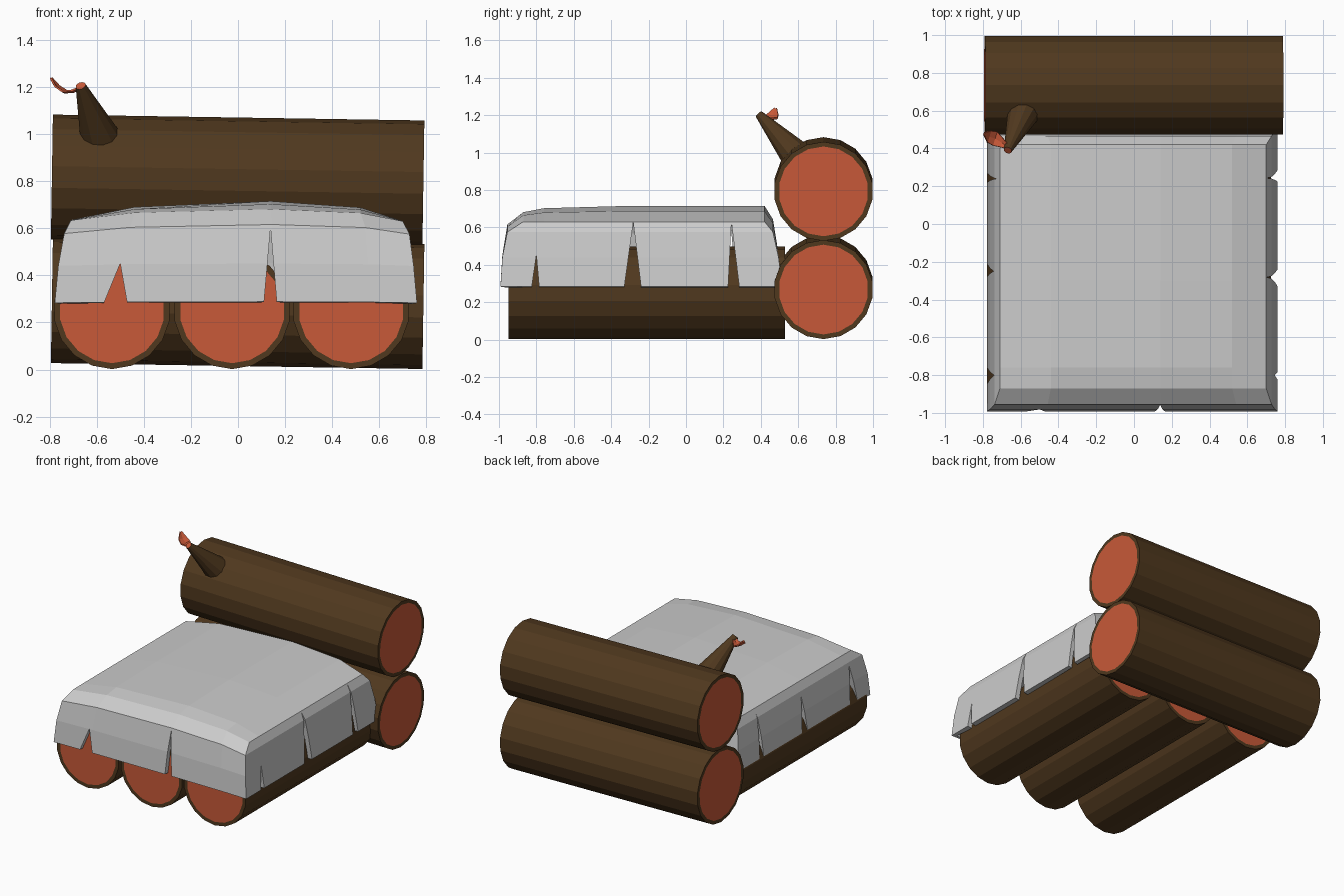
import bpy, bmesh
from mathutils import Vector

if "Cube" in bpy.data.objects:
    bpy.data.objects.remove(bpy.data.objects["Cube"])


def material(name, rgb):
    m = bpy.data.materials.new(name)
    m.diffuse_color = (*rgb, 1)
    m.use_nodes = True
    m.node_tree.nodes["Principled BSDF"].inputs["Base Color"].default_value = m.diffuse_color
    return m


BARK = material("bark", (0.08, 0.04, 0.013))
WOOD = material("cut_wood", (0.58, 0.1, 0.04))


def add_object(name, bm, mats=()):
    me = bpy.data.meshes.new(name)
    bm.to_mesh(me)
    bm.free()
    for m in mats:
        me.materials.append(m)
    ob = bpy.data.objects.new(name, me)
    bpy.context.collection.objects.link(ob)
    return ob


def log(name, a, b, r1, r2, sides=18, rim=0.025):
    """Tapered cylinder between two points with cut-wood end caps."""
    a, b = Vector(a), Vector(b)
    bm = bmesh.new()
    bmesh.ops.create_cone(bm, cap_ends=True, segments=sides,
                          radius1=r1, radius2=r2, depth=(b - a).length)
    caps = [f for f in bm.faces if len(f.verts) == sides]
    if rim:
        bmesh.ops.inset_individual(bm, faces=caps, thickness=rim)
    for f in caps:
        f.material_index = 1
    ob = add_object(name, bm, (BARK, WOOD))
    ob.location = (a + b) / 2
    ob.rotation_mode = 'QUATERNION'
    ob.rotation_quaternion = (b - a).to_track_quat('Z', 'Y')
    return ob


# Seat logs, front to back
for i, x in enumerate((-0.535, -0.025, 0.48)):
    log(f"seat_log_{i + 1}", (x, -0.95, 0.25), (x, 0.53, 0.25), 0.248, 0.248)

# Backrest logs, slightly tilted
for name, z in (("back_log_lower", 0.28), ("back_log_upper", 0.805)):
    log(name, (-0.79, 0.735, z + 0.0125), (0.787, 0.735, z - 0.0125), 0.265, 0.265)

# Branch stub
log("branch", (-0.575, 0.615, 0.955), (-0.668, 0.39, 1.205), 0.095, 0.022, 12, 0)

# Curled leaf: stations of centre and half width
bm = bmesh.new()
rows = []
for x, y, z, w in ((-0.665, 0.405, 1.20, 0.008), (-0.70, 0.43, 1.182, 0.022),
                   (-0.735, 0.452, 1.18, 0.036), (-0.765, 0.462, 1.2, 0.03),
                   (-0.79, 0.478, 1.235, 0.006)):
    rows.append([bm.verts.new((x + s * w * 0.3, y + s * w, z + abs(s) * 0.006)) for s in (-1, 0, 1)])
for p, q in zip(rows, rows[1:]):
    for j in range(2):
        bm.faces.new((p[j], p[j + 1], q[j + 1], q[j]))
leaf = add_object("leaf", bm, (WOOD,))
leaf.modifiers.new("thickness", 'SOLIDIFY').thickness = 0.008

# Draped cover: arched top grid, then rings running down to the hem
XS = (-0.71, -0.44, 0.14, 0.52, 0.70)
ZS = (0.635, 0.69, 0.715, 0.688, 0.63)
YS = ((-0.87, 0.6), (-0.76, 0.85), (-0.3, 1.0), (0.42, 1.0))
bm = bmesh.new()
grid = [[bm.verts.new((x, y, 0.63 + (z - 0.63) * k)) for x, z in zip(XS, ZS)] for y, k in YS]
for p, q in zip(grid, grid[1:]):
    for j in range(len(XS) - 1):
        bm.faces.new((p[j], p[j + 1], q[j + 1], q[j]))
ring = (grid[0] + [r[-1] for r in grid[1:-1]] + grid[-1][::-1]
        + [r[0] for r in grid[-2:0:-1]])
base = [v.co.copy() for v in ring]


def remap(v, a0, a1, b0, b1):
    return b0 + (v - a0) / (a1 - a0) * (b1 - b0)


for xl, xr, yf, yb, z0, k in ((-0.738, 0.728, -0.955, 0.465, 0.575, 0.8),
                              (-0.763, 0.746, -0.982, 0.495, 0.44, 0.2),
                              (-0.778, 0.76, -0.992, 0.515, 0.283, 0.1)):
    new = [bm.verts.new((remap(c.x, XS[0], XS[-1], xl, xr),
                         remap(c.y, YS[0][0], YS[-1][0], yf, yb),
                         z0 + k * (c.z - 0.63))) for c in base]
    n = len(ring)
    for i in range(n):
        bm.faces.new((ring[i], new[i], new[(i + 1) % n], ring[(i + 1) % n]))
    ring = new
cover = add_object("seat_cover", bm)
sol = cover.modifiers.new("thickness", 'SOLIDIFY')
sol.thickness, sol.offset = 0.035, -1

# Wedge cutters for the tears: side, hem start, hem end, apex, apex height
bm = bmesh.new()
for side, lo, hi, tip, top in (('front', -0.57, -0.47, -0.50, 0.45),
                               ('front', 0.11, 0.165, 0.138, 0.60),
                               ('right', -0.825, -0.785, -0.80, 0.45),
                               ('right', -0.33, -0.24, -0.282, 0.625),
                               ('right', 0.225, 0.285, 0.243, 0.625),
                               ('left', -0.85, -0.76, -0.80, 0.56),
                               ('left', -0.28, -0.21, -0.25, 0.55),
                               ('left', 0.22, 0.27, 0.24, 0.60)):
    grow = 0.08 / (top - 0.28)   # extend the triangle below the hem
    tri = ((lo + (lo - tip) * grow, 0.2), (hi + (hi - tip) * grow, 0.2), (tip, top))
    ends = []
    for d in (0.62, 1.1):
        if side == 'front':
            ends.append([bm.verts.new((u, -d - 0.2, z)) for u, z in tri])
        else:
            s = 1 if side == 'right' else -1
            ends.append([bm.verts.new((s * d, u, z)) for u, z in tri])
    p, q = ends
    bm.faces.new(p)
    bm.faces.new(q[::-1])
    for j in range(3):
        k = (j + 1) % 3
        bm.faces.new((p[j], q[j], q[k], p[k]))
bmesh.ops.recalc_face_normals(bm, faces=bm.faces[:])
cutter = add_object("tear_cutter", bm)
cutter.hide_render = True
cutter.display_type = 'WIRE'
cut = cover.modifiers.new("tears", 'BOOLEAN')
cut.object, cut.operation, cut.solver = cutter, 'DIFFERENCE', 'EXACT'
